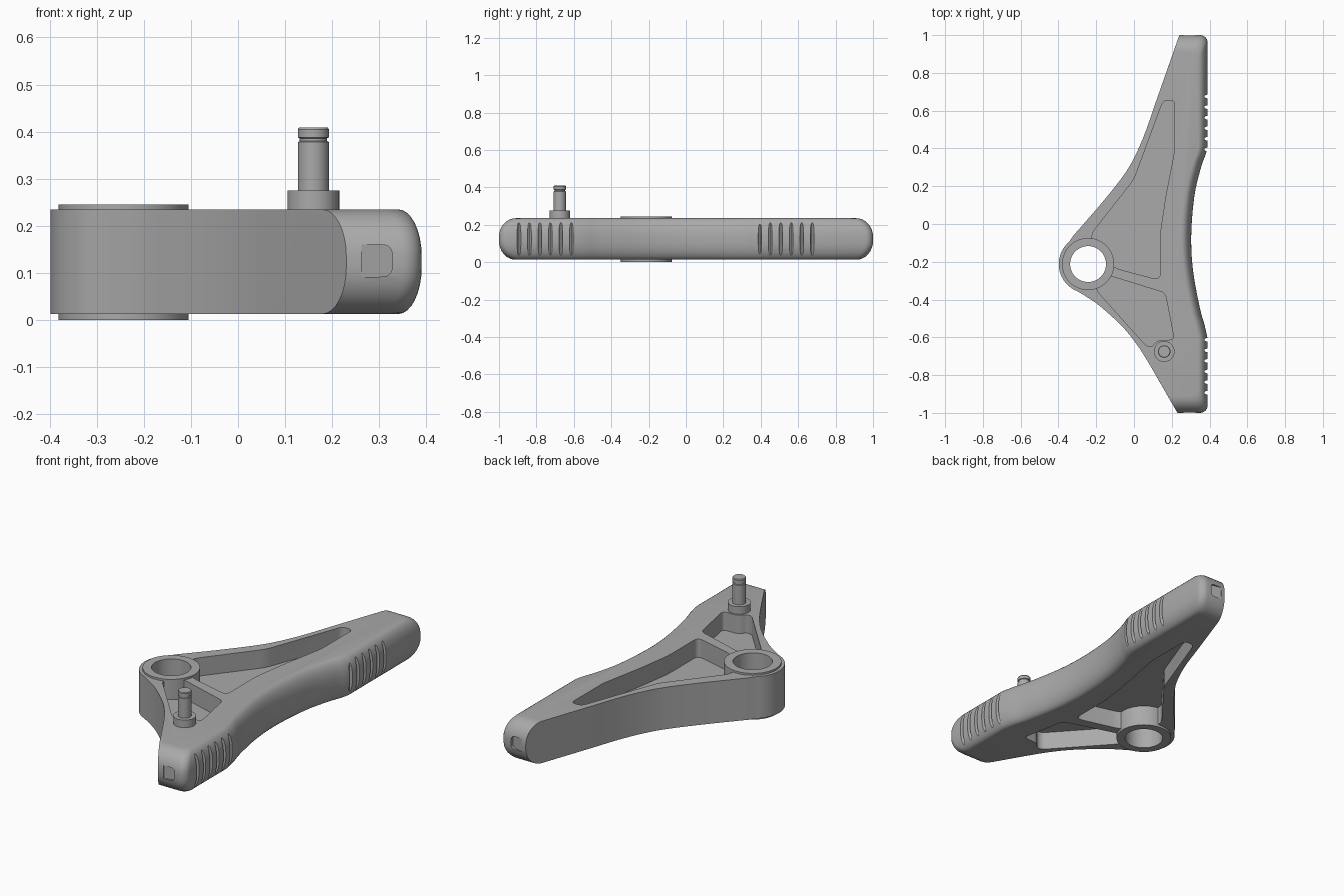
import bpy, bmesh, math
from mathutils import Vector

if "Cube" in bpy.data.objects:
    bpy.data.objects.remove(bpy.data.objects["Cube"])

Z0, Z1 = 0.013, 0.235
HUB = (-0.243, -0.212)
PIN = (0.16, -0.675)

grey = bpy.data.materials.new("satin_grey")
grey.diffuse_color = (0.4, 0.4, 0.4, 1)
grey.use_nodes = True
grey.node_tree.nodes["Principled BSDF"].inputs["Base Color"].default_value = grey.diffuse_color


def make(name, bm):
    bmesh.ops.recalc_face_normals(bm, faces=bm.faces)
    me = bpy.data.meshes.new(name)
    bm.to_mesh(me)
    bm.free()
    ob = bpy.data.objects.new(name, me)
    bpy.context.collection.objects.link(ob)
    me.materials.append(grey)
    return ob


def loft(bm, layers):
    """Stack closed outlines and cap both ends."""
    rings = [[bm.verts.new(p) for p in layer] for layer in layers]
    n = len(rings[0])
    for a, b in zip(rings, rings[1:]):
        for i in range(n):
            j = (i + 1) % n
            bm.faces.new((a[i], a[j], b[j], b[i]))
    bm.faces.new(rings[0][::-1])
    bm.faces.new(rings[-1])


def prism(bm, pts, za, zb):
    loft(bm, [[(x, y, z) for x, y in pts] for z in (za, zb)])


def ellipse(cx, cy, rx, ry, n=48):
    return [(cx + rx * math.cos(2 * math.pi * i / n),
             cy + ry * math.sin(2 * math.pi * i / n)) for i in range(n)]


def spline(pts, steps=5):
    p = [Vector(q) for q in [pts[0]] + pts + [pts[-1]]]
    out = []
    for a, b, c, d in zip(p, p[1:], p[2:], p[3:]):
        for i in range(steps):
            t = i / steps
            out.append(tuple(0.5 * (2 * b + (c - a) * t + (2 * a - 5 * b + 4 * c - d) * t * t
                                    + (3 * b - a - 3 * c + d) * t ** 3)))
    return out + [pts[-1]]


def rounded(pts, r, n=5):
    out = []
    for i, q in enumerate(pts):
        q = Vector(q)
        a, b = Vector(pts[i - 1]) - q, Vector(pts[(i + 1) % len(pts)]) - q
        k = min(r, a.length * 0.45, b.length * 0.45)
        a, b = q + a.normalized() * k, q + b.normalized() * k
        for s in range(n + 1):
            t = s / n
            out.append(tuple(a * (1 - t) ** 2 + 2 * q * t * (1 - t) + b * t * t))
    return out


def cut(ob, cutter):
    m = ob.modifiers.new("cut", 'BOOLEAN')
    m.operation, m.solver, m.object = 'DIFFERENCE', 'EXACT', cutter
    bpy.context.view_layer.objects.active = ob
    bpy.ops.object.modifier_apply(modifier=m.name)
    bpy.data.objects.remove(cutter)


def lathe(name, centre, profile, n=48, closed=False):
    bm = bmesh.new()
    rings = [[bm.verts.new((x, y, z)) for x, y in ellipse(*centre, r, r, n)] for r, z in profile]
    pairs = list(zip(rings, rings[1:])) + ([(rings[-1], rings[0])] if closed else [])
    for a, b in pairs:
        for i in range(n):
            j = (i + 1) % n
            bm.faces.new((a[i], a[j], b[j], b[i]))
    if not closed:
        bm.faces.new(rings[0][::-1])
        bm.faces.new(rings[-1])
    return make(name, bm)


# Body outline: grip side, both ends, and the two flanks meeting around the hub
grip = spline([(0.39, -0.61), (0.375, -0.54), (0.35, -0.45), (0.313, -0.25), (0.303, -0.06),
               (0.32, 0.15), (0.355, 0.3), (0.38, 0.37), (0.39, 0.41)])
upper = spline([(0.11, 0.63), (0.052, 0.465), (-0.01, 0.33), (-0.07, 0.237), (-0.17, 0.112),
                (-0.26, 0.008), (-0.32, -0.06)])
lower = spline([(-0.3, -0.356), (-0.26, -0.38), (-0.18, -0.435), (-0.06, -0.545),
                (0.02, -0.645), (0.085, -0.748)])
hub_arc = [(HUB[0] + 0.155 * math.cos(math.radians(a)), HUB[1] + 0.155 * math.sin(math.radians(a)))
           for a in range(130, 241, 5)]


def outline(z, dx, dy):
    corner = [(0.39 - 0.04 * (1 - math.cos(a)) - dx, 0.96 + 0.04 * math.sin(a) - dy)
              for a in [math.radians(15 * i) for i in range(7)]]
    right = [(x, -y) for x, y in corner[::-1]] + [(x - dx, y) for x, y in grip] + corner
    pts = right + [(0.24 - 0.35 * dy, 1 - dy)] + upper + hub_arc + lower
    pts += [(0.23 - 0.57 * dy, -1 + dy)]
    return [(x, y, z) for x, y in pts]


half = []
for i in range(9):
    a = math.pi / 2 * i / 8
    half.append((0.1 * (1 - math.cos(a)), 0.05 * (1 - math.sin(a)), 0.09 * (1 - math.sin(a))))
bm = bmesh.new()
loft(bm, [outline(Z0 + h, dx, dy) for h, dx, dy in half]
     + [outline(Z1 - h, dx, dy) for h, dx, dy in half[::-1]])
body = make("lever_body", bm)

# Weight-saving pockets on both faces, leaving a thin web between
long_pocket = rounded([(0.155, 0.655), (0.215, 0.655), (0.215, 0.39), (0.168, 0.15), (0.138, -0.05),
                       (0.138, -0.297), (-0.09, -0.237), (-0.15, -0.2), (-0.21, -0.13),
                       (-0.228, -0.055), (0.0, 0.235)], 0.035)
short_pocket = rounded([(-0.11, -0.28), (0.165, -0.365), (0.213, -0.612), (0.125, -0.615),
                        (0.095, -0.65), (0.065, -0.645), (-0.2, -0.35), (-0.18, -0.27)], 0.025)
bm = bmesh.new()
for pocket in (long_pocket, short_pocket):
    prism(bm, pocket, -0.1, 0.11)
    prism(bm, pocket, 0.138, 0.35)
cut(body, make("pocket_cutter", bm))

# Hub opening
bm = bmesh.new()
prism(bm, ellipse(*HUB, 0.12, 0.12), -0.1, 0.4)
cut(body, make("hub_cutter", bm))

# Grip grooves
bm = bmesh.new()
for start in (0.395, -0.893):
    for i in range(6):
        prism(bm, ellipse(0.393, start + 0.056 * i, 0.021, 0.01, 16), -0.05, 0.3)
cut(body, make("groove_cutter", bm))

# Shallow slot in each end, rounded on the grip side
slot = [(0.262, 0.16), (0.262, 0.092)] + [
    (0.3 + 0.028 * math.copysign(abs(math.cos(a)) ** 0.6, math.cos(a)),
     0.126 + 0.034 * math.copysign(abs(math.sin(a)) ** 0.6, math.sin(a)))
    for a in [math.radians(d) for d in range(-90, 91, 15)]]
bm = bmesh.new()
for s in (-1, 1):
    loft(bm, [[(x, s * (y0 + k * (x - 0.262)), z) for x, z in slot]
              for y0, k in ((0.996, -0.22), (1.1, 0))])
cut(body, make("slot_cutter", bm))

# Hub sleeve, and the locating pin with collar and retaining groove
hub = lathe("hub_sleeve", HUB, [(0.138, 0), (0.138, 0.245), (0.095, 0.245), (0.095, 0)], 64, True)
pin = lathe("locating_pin", PIN, [(0.055, 0.05), (0.055, 0.275), (0.033, 0.275), (0.033, 0.378),
                                  (0.029, 0.38), (0.029, 0.386), (0.033, 0.388),
                                  (0.033, 0.405), (0.03, 0.409)], 40)

for ob in (body, hub, pin):
    bpy.ops.object.select_all(action='DESELECT')
    ob.select_set(True)
    bpy.context.view_layer.objects.active = ob
    bpy.ops.object.shade_smooth_by_angle(angle=math.radians(28))
